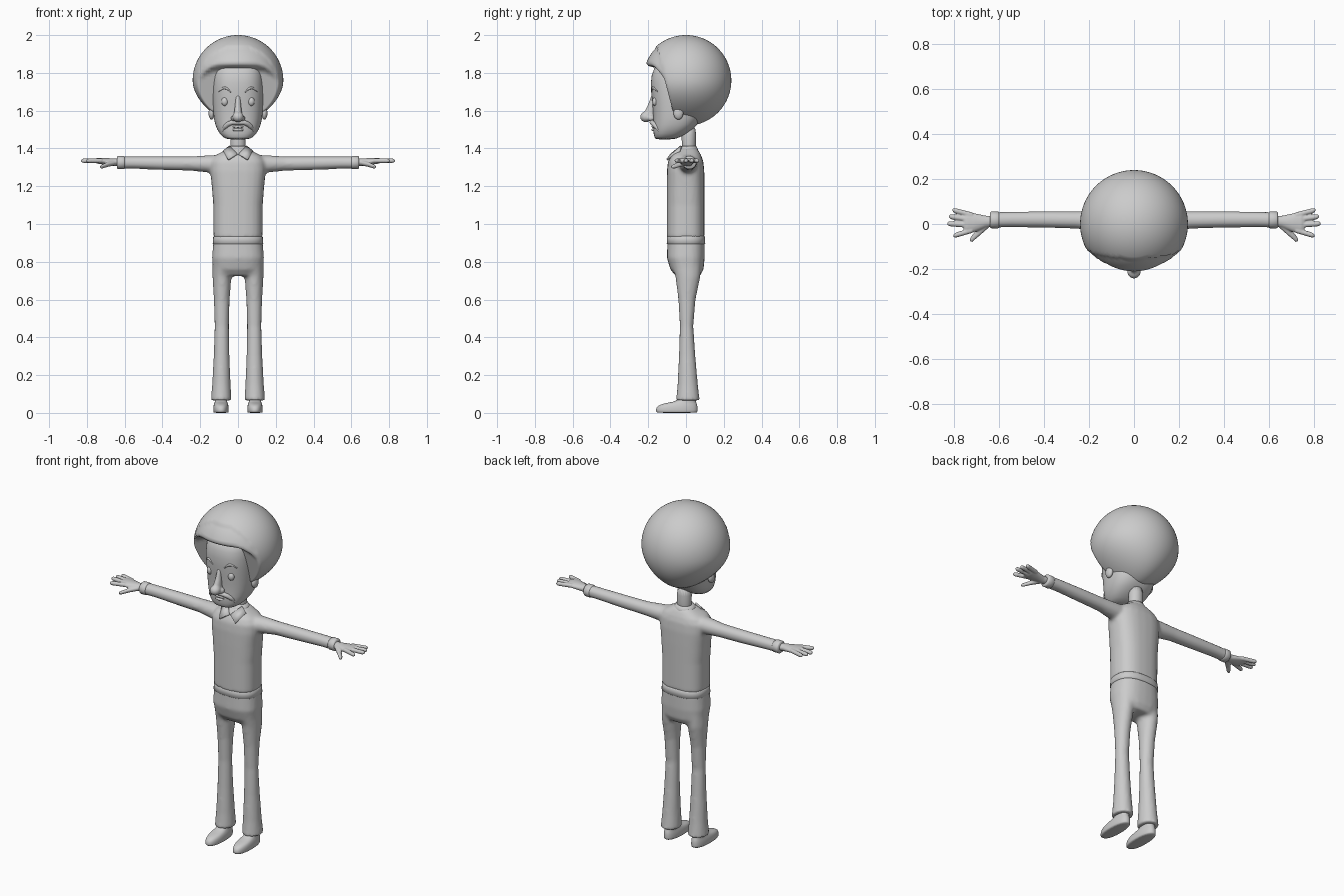
import bpy, bmesh, math
from mathutils import Vector, Matrix

if "Cube" in bpy.data.objects:
    bpy.data.objects.remove(bpy.data.objects["Cube"])

grey = bpy.data.materials.new("plain_grey")
grey.use_nodes = True
colour = (0.6, 0.6, 0.6, 1)
grey.diffuse_color = colour
grey.node_tree.nodes["Principled BSDF"].inputs["Base Color"].default_value = colour


def finish(name, bm, mirror=False, subsurf=0, voxel=0):
    """Turn a bmesh into a smooth object with its modifiers."""
    bmesh.ops.recalc_face_normals(bm, faces=bm.faces[:])
    for f in bm.faces:
        f.smooth = True
    mesh = bpy.data.meshes.new(name)
    bm.to_mesh(mesh)
    bm.free()
    mesh.materials.append(grey)
    ob = bpy.data.objects.new(name, mesh)
    bpy.context.collection.objects.link(ob)
    if mirror:
        ob.modifiers.new("Mirror", 'MIRROR').use_mirror_merge = False
    if subsurf:
        ob.modifiers.new("Subdivision", 'SUBSURF').levels = subsurf
        ob.modifiers[-1].render_levels = subsurf
    if voxel:
        rm = ob.modifiers.new("Blend", 'REMESH')
        rm.mode = 'VOXEL'
        rm.voxel_size = voxel
        rm.use_smooth_shade = True
        sm = ob.modifiers.new("Soften", 'SMOOTH')
        sm.factor = 0.5
        sm.iterations = 5
    return ob


def loft(bm, rings, axis='z', side=1, power=2.0, n=24):
    """Rings are (position on axis, centre 1, radius 1, centre 2, radius 2)."""
    loops = []
    for t, c1, r1, c2, r2 in rings:
        loop = []
        for i in range(n):
            a = 2 * math.pi * i / n
            c, s = math.cos(a), math.sin(a)
            p = c1 + r1 * math.copysign(abs(c) ** (2 / power), c)
            q = c2 + r2 * math.copysign(abs(s) ** (2 / power), s)
            co = (p * side, q, t) if axis == 'z' else (t * side, p, q)
            loop.append(bm.verts.new(co))
        loops.append(loop)
    for a, b in zip(loops, loops[1:]):
        for i in range(n):
            bm.faces.new((a[i], a[(i + 1) % n], b[(i + 1) % n], b[i]))
    bm.faces.new(loops[0][::-1])
    bm.faces.new(loops[-1])


def ball(bm, centre, radii, segments=24):
    m = Matrix.Translation(centre) @ Matrix.Diagonal((*radii, 1))
    bmesh.ops.create_uvsphere(bm, u_segments=segments, v_segments=segments // 2,
                              radius=1, matrix=m)


def simple(name, rings, **kw):
    bm = bmesh.new()
    extra = {k: kw.pop(k) for k in ("mirror", "subsurf", "voxel") if k in kw}
    loft(bm, rings, **kw)
    return finish(name, bm, **extra)


def strand(name, points, radius, taper=True):
    """A tapered rounded strip along a smooth path."""
    cu = bpy.data.curves.new(name, 'CURVE')
    cu.dimensions = '3D'
    cu.bevel_depth = radius
    cu.bevel_resolution = 3
    cu.use_fill_caps = True
    sp = cu.splines.new('BEZIER')
    sp.bezier_points.add(len(points) - 1)
    for i, (bp, p) in enumerate(zip(sp.bezier_points, points)):
        bp.co = p
        bp.handle_left_type = bp.handle_right_type = 'AUTO'
        bp.radius = 0.35 if taper and i in (0, len(points) - 1) else 1
    cu.materials.append(grey)
    ob = bpy.data.objects.new(name, cu)
    bpy.context.collection.objects.link(ob)
    return ob


# Shirt: body and sleeves blended together
bm = bmesh.new()
loft(bm, [(.925, 0, .130, -.002, .100), (1.1, 0, .131, -.002, .100),
          (1.2, 0, .139, -.002, .100), (1.28, 0, .147, -.002, .099),
          (1.33, 0, .145, -.002, .094), (1.36, 0, .125, 0, .082),
          (1.385, 0, .08, .005, .064), (1.4, 0, .055, .008, .05)], power=2.6)
for s in (1, -1):
    loft(bm, [(.06, 0, .06, 1.315, .052), (.15, .01, .05, 1.318, .046),
              (.25, .018, .039, 1.32, .038), (.4, .02, .037, 1.322, .036),
              (.55, .02, .035, 1.325, .033), (.63, .018, .035, 1.325, .033)],
         axis='x', side=s)
finish("shirt", bm, voxel=.01)
simple("shirt_cuff", [(.6, .018, .034, 1.325, .032), (.605, .018, .037, 1.325, .035),
                      (.635, .018, .037, 1.325, .035), (.64, .018, .033, 1.325, .031)],
       axis='x', mirror=True)

# Collar band and folded points
simple("collar_band", [(1.37, 0, .07, .008, .064), (1.395, 0, .06, .008, .055),
                       (1.412, 0, .05, .01, .045)])
bm = bmesh.new()
flap = [(.045, -.025, 1.412), (.004, -.078, 1.37), (.052, -.1, 1.34), (.078, -.035, 1.385)]
bm.faces.new([bm.verts.new(p) for p in flap])
ob = finish("collar_point", bm, mirror=True)
sol = ob.modifiers.new("Thickness", 'SOLIDIFY')
sol.thickness, sol.offset = .01, 0

# Trousers: hips and flared legs blended together
bm = bmesh.new()
loft(bm, [(.725, 0, .115, .01, .065), (.76, 0, .133, .005, .088), (.82, 0, .138, -.001, .1),
          (.89, 0, .132, 0, .099), (.935, 0, .128, 0, .098)], power=2.5)
for s in (1, -1):
    loft(bm, [(.066, .089, .055, .01, .063), (.15, .088, .049, .009, .054),
              (.3, .087, .042, .006, .044), (.46, .086, .038, .003, .036),
              (.6, .086, .042, .005, .046), (.72, .085, .05, .01, .066),
              (.82, .073, .062, 0, .085)], side=s)
finish("trousers", bm, voxel=.01)
simple("waistband", [(.893, 0, .13, 0, .098), (.896, 0, .134, 0, .102),
                     (.932, 0, .131, 0, .101), (.936, 0, .127, 0, .097)], power=2.5, n=40)

# Shoes
simple("shoe", [(0, .09, .038, -.048, .106), (.004, .09, .041, -.049, .111),
                (.025, .09, .042, -.049, .111), (.043, .09, .039, -.043, .103),
                (.054, .09, .034, -.022, .077), (.062, .09, .032, .005, .047),
                (.1, .09, .03, .01, .04)], mirror=True, subsurf=1, power=2.3)

# Hands: palm, four fingers and thumb
bm = bmesh.new()
loft(bm, [(.61, .015, .022, 1.325, .02), (.66, .01, .027, 1.327, .02),
          (.71, .006, .042, 1.332, .018), (.745, .006, .048, 1.335, .015),
          (.758, .006, .04, 1.335, .01)], axis='x')
for y0, tip_x, tip_y in ((.04, .806, .062), (.018, .822, .034),
                         (-.006, .829, .002), (-.028, .802, -.052)):
    loft(bm, [(x, y0 + (tip_y - y0) * k, r, 1.335, r) for x, k, r in
              ((.72, 0, .012), (tip_x - .012, .85, .012), (tip_x - .004, .95, .01),
               (tip_x + .002, 1, .006))], axis='x', n=12)
loft(bm, [(.645, .005, .02, 1.325, .014), (.69, -.035, .02, 1.315, .013),
          (.72, -.064, .016, 1.304, .011), (.73, -.072, .008, 1.302, .007)],
     axis='x', n=12)
mirrored = finish("hand", bm, mirror=True, voxel=.004)
mirrored.modifiers["Soften"].iterations = 3

# Neck and head
simple("neck", [(1.36, 0, .045, .015, .04), (1.42, 0, .039, .015, .035),
                (1.53, 0, .045, .015, .045)], subsurf=1)
simple("head", [(1.447, 0, .05, -.115, .045), (1.457, 0, .082, -.1, .068),
                (1.50, 0, .113, -.068, .108), (1.55, 0, .129, -.045, .126),
                (1.65, 0, .136, -.04, .14), (1.75, 0, .138, -.045, .146),
                (1.83, 0, .13, -.04, .135), (1.87, 0, .1, -.02, .1)],
       power=2.5, subsurf=1, n=32)

# Hair: a ball with the face opening and nape pressed in
bm = bmesh.new()
ball(bm, (0, 0, 1.76), (.24, .24, .24), 96)
for v in bm.verts:
    x, y, z = v.co
    if z < 1.76:
        x *= 1 - .35 * ((1.76 - z) / .24) ** 2
    brow = 1.812 - 5 * max(0, abs(x) - .1) ** 2
    line = -.06 - .26 * (z - 1.56)
    k = min(1, max(0, (z - brow) / .035))
    k = k * k * (3 - 2 * k)
    if y < line:
        y = line + (y * .95 - line) * k
    z = max(z, 1.52 + .6 * max(0, .06 - y) * (z < 1.7))
    v.co = (x, y, z)
finish("hair", bm)

# Ears and eyes
for name, centre, radii in (("ear", (.14, -.04, 1.587), (.016, .026, .034)),
                            ("eye", (.07, -.163, 1.648), (.018, .016, .023))):
    bm = bmesh.new()
    ball(bm, centre, radii)
    finish(name, bm, mirror=True)

# Nose: bridge running down into a round tip
bm = bmesh.new()
loft(bm, [(1.555, 0, .024, -.19, .03), (1.59, 0, .021, -.19, .032),
          (1.63, 0, .016, -.18, .022), (1.68, 0, .012, -.172, .012)])
ball(bm, (0, -.212, 1.567), (.03, .031, .028))
for s in (1, -1):
    ball(bm, (s * .024, -.185, 1.56), (.014, .02, .016))
finish("nose", bm, voxel=.005)

# Eyebrows, moustache and lips
for s, label in ((1, "left"), (-1, "right")):
    strand(label + "_eyebrow", [(s * .038, -.182, 1.698), (s * .068, -.174, 1.72),
                                (s * .102, -.152, 1.702)], .007)
    strand(label + "_moustache", [(0, -.18, 1.538), (s * .035, -.178, 1.536),
                                  (s * .064, -.16, 1.518), (s * .082, -.142, 1.492)],
           .013).data.splines[0].bezier_points[0].radius = 1
strand("upper_lip", [(-.055, -.155, 1.508), (0, -.175, 1.516), (.055, -.155, 1.508)], .007)
strand("lower_lip", [(-.052, -.155, 1.497), (0, -.175, 1.499), (.052, -.155, 1.497)], .008)
